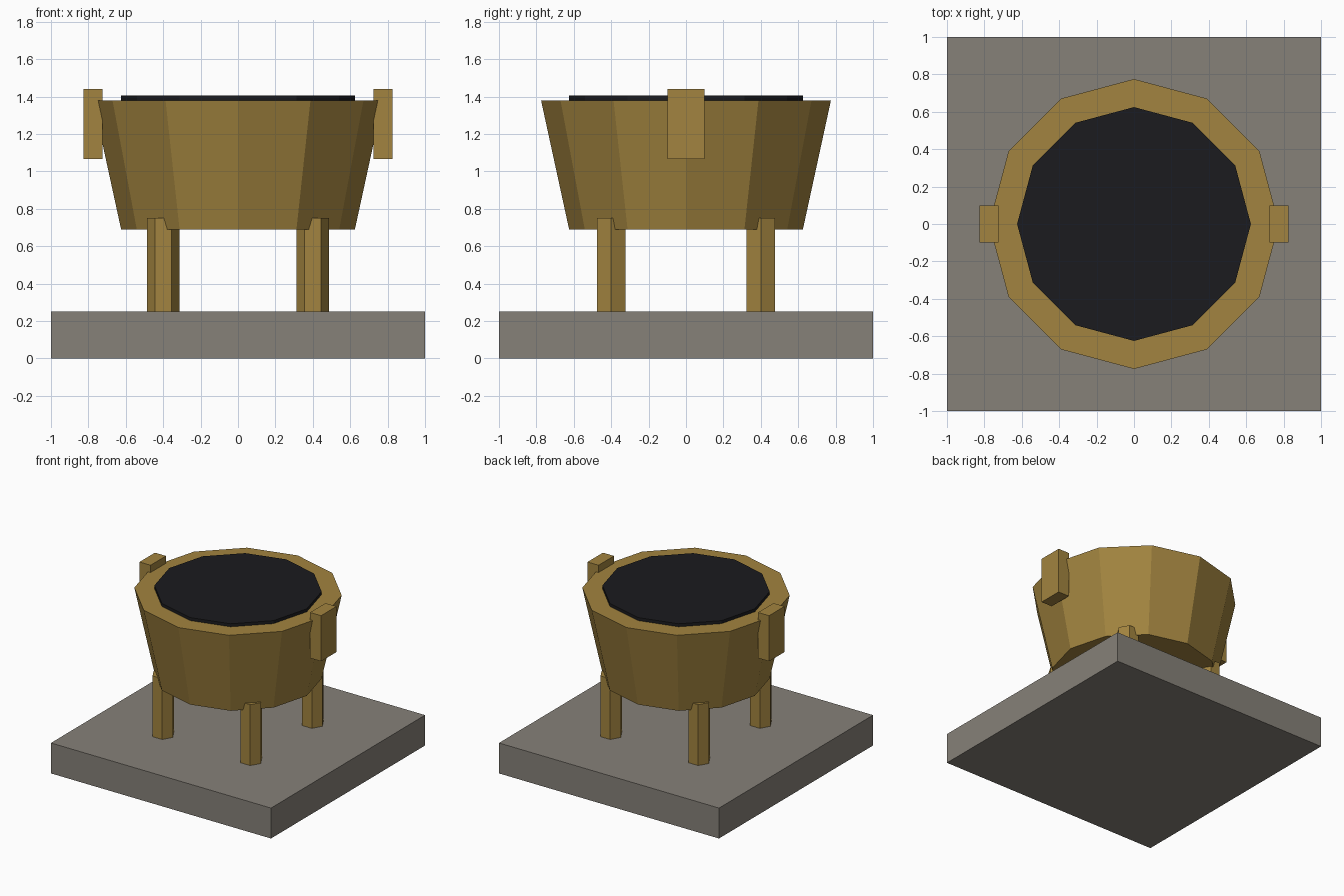
import bpy
from math import pi

if "Cube" in bpy.data.objects:
    bpy.data.objects.remove(bpy.data.objects["Cube"])


def material(name, rgb):
    m = bpy.data.materials.new(name)
    m.diffuse_color = (*rgb, 1)
    m.use_nodes = True
    m.node_tree.nodes["Principled BSDF"].inputs["Base Color"].default_value = m.diffuse_color
    return m


STONE = material("stone", (0.24, 0.22, 0.19))
BRASS = material("brass", (0.36, 0.23, 0.05))
COAL = material("coal", (0.011, 0.011, 0.013))


def finish(name, mat):
    ob = bpy.context.object
    ob.name = name
    ob.data.materials.append(mat)
    return ob


def box(name, size, centre, mat):
    bpy.ops.mesh.primitive_cube_add(size=1, location=centre)
    ob = finish(name, mat)
    ob.scale = size
    bpy.ops.object.transform_apply(location=False, rotation=False, scale=True)


def prism(name, sides, r_low, r_top, z0, z1, mat, x=0, y=0, turn=0):
    bpy.ops.mesh.primitive_cone_add(vertices=sides, radius1=r_low, radius2=r_top,
                                    depth=z1 - z0, location=(x, y, (z0 + z1) / 2),
                                    rotation=(0, 0, turn))
    finish(name, mat)


# Square stone plinth
box("plinth", (2, 2, 0.25), (0, 0, 0.125), STONE)

# Flared twelve-sided bowl with a thin bed of coal on top
prism("bowl", 12, 0.625, 0.775, 0.69, 1.38, BRASS)
prism("coal_bed", 12, 0.625, 0.625, 1.35, 1.405, COAL)

# Upright side handles
for side, sx in (("left", -1), ("right", 1)):
    box(f"{side}_handle", (0.1, 0.2, 0.375), (sx * 0.775, 0, 1.2525), BRASS)

# Four hexagonal legs, poking slightly through the bowl wall
for end, sy in (("front", -1), ("back", 1)):
    for side, sx in (("left", -1), ("right", 1)):
        prism(f"{end}_{side}_leg", 6, 0.087, 0.087, 0.25, 0.75, BRASS,
              sx * 0.4, sy * 0.4, pi / 2)
